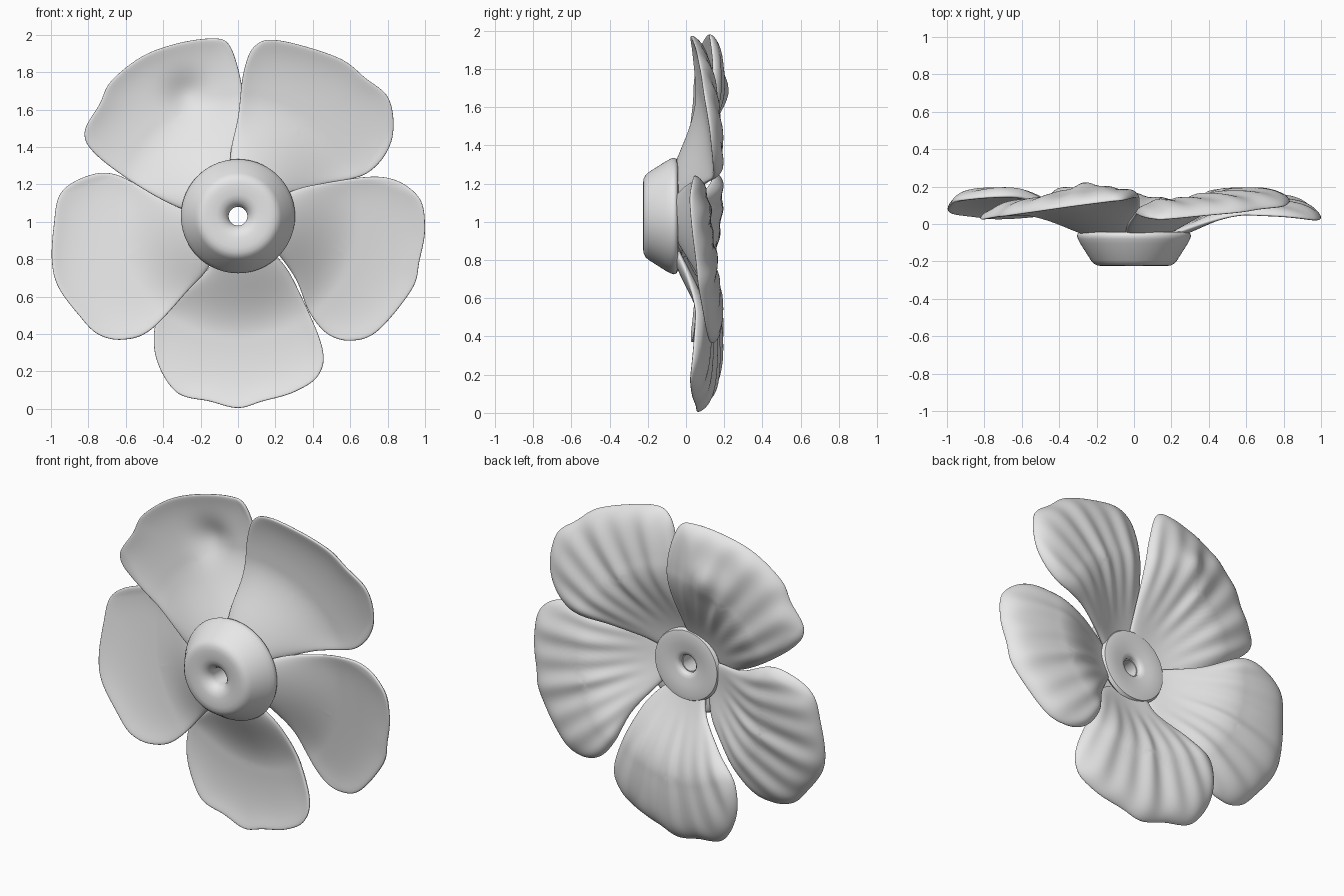
import bpy
import bmesh
import math
from mathutils import Vector

default = bpy.data.objects.get("Cube")
if default:
    bpy.data.objects.remove(default)

CENTRE = Vector((0, 1.03))      # flower axis in x, z
RINGS = 26
STEPS = 10                      # spline steps between outline points

grey = bpy.data.materials.new("plain grey")
grey.use_nodes = True
colour = (0.8, 0.8, 0.8, 1)
grey.diffuse_color = colour
grey.node_tree.nodes["Principled BSDF"].inputs["Base Color"].default_value = colour


def finish(bm, name):
    """Weld, orient and smooth the mesh, then link it as an object."""
    bmesh.ops.remove_doubles(bm, verts=bm.verts, dist=0.00002)
    bmesh.ops.recalc_face_normals(bm, faces=bm.faces)
    mesh = bpy.data.meshes.new(name)
    bm.to_mesh(mesh)
    bm.free()
    mesh.materials.append(grey)
    mesh.shade_smooth()
    mesh.set_sharp_from_angle(angle=math.radians(50))
    obj = bpy.data.objects.new(name, mesh)
    bpy.context.collection.objects.link(obj)
    return obj


def smooth_loop(points):
    """Closed Catmull-Rom curve through the points."""
    pts = [Vector(p) for p in points]
    n = len(pts)
    loop = []
    for i in range(n):
        a, b, c, d = (pts[(i + k) % n] for k in (-1, 0, 1, 2))
        for j in range(STEPS):
            t = j / STEPS
            loop.append(0.5 * (2 * b + (c - a) * t
                               + (2 * a - 5 * b + 4 * c - d) * t ** 2
                               + (3 * b - a - 3 * c + d) * t ** 3))
    return loop


def ramp(low, high, value):
    t = min(1, max(0, (value - low) / (high - low)))
    return t * t * (3 - 2 * t)


def lathe(name, profile, segments=72):
    """Turn a closed (radius, y) profile around the flower axis."""
    bm = bmesh.new()
    rings = []
    for i in range(segments):
        a = math.tau * i / segments
        rings.append([bm.verts.new((r * math.cos(a), y, CENTRE.y + r * math.sin(a)))
                      for r, y in profile])
    n = len(profile)
    for i in range(segments):
        here, there = rings[i], rings[(i + 1) % segments]
        for j in range(n):
            k = (j + 1) % n
            bm.faces.new((here[j], there[j], there[k], here[k]))
    return finish(bm, name)


def petal(name, outline, dent=None):
    """Thick cupped petal with a curled rim, a twist and veins on the back."""
    loop = smooth_loop(outline)
    middle = sum(loop, Vector((0, 0))) / len(loop)
    axis = (middle - CENTRE).normalized()
    side = Vector((-axis.y, axis.x))

    def point(p, s, back):
        rel = p - CENTRE
        r = rel.length
        across = max(-1, min(1, rel.dot(side) / 0.42))
        angle = math.atan2(rel.dot(side), rel.dot(axis) + 0.08)
        outer = ramp(0.25, 0.6, r)
        y = -0.06 + 0.19 * ramp(0.1, 0.65, r) - 0.35 * max(0, r - 0.7) ** 2
        y -= 0.05 * across + 0.03 * outer * s ** 8
        if dent:
            y += 0.045 * math.exp(-((p - Vector(dent)).length / 0.11) ** 2)
        y += (1 if back else -1) * 0.028 * math.sqrt(max(0, 1 - s ** 10))
        if back:
            wave = math.sin(36 * angle + 2 * r) + 0.5 * math.sin(21 * angle + 1)
            y += 0.006 * wave * outer * (1 - s ** 6)
        return (p.x, y, p.y)

    bm = bmesh.new()
    n = len(loop)
    for back in (False, True):
        rings = []
        for i in range(RINGS + 1):
            s = math.sin(math.pi / 2 * i / RINGS)
            if i == 0:
                rings.append([bm.verts.new(point(middle, 0, back))] * n)
            else:
                rings.append([bm.verts.new(point(middle.lerp(p, s), s, back))
                              for p in loop])
        for i in range(RINGS):
            for j in range(n):
                k = (j + 1) % n
                corners = [rings[i][j], rings[i + 1][j], rings[i + 1][k]]
                if i:
                    corners.append(rings[i][k])
                bm.faces.new(corners)
    return finish(bm, name)


# Petals, each with its own slightly irregular outline
petal("bottom_petal", [
    (-.08, .91), (-.15, .76), (-.3, .62), (-.43, .49), (-.44, .28), (-.33, .09),
    (-.15, .04), (0, .005), (.13, .04), (.3, .09), (.43, .18), (.45, .33),
    (.33, .62), (.23, .79), (.08, .91)])

petal("left_petal", [
    (.12, .96), (.3, .71), (.38, .52), (.48, .4), (.61, .365), (.75, .42),
    (.93, .64), (.97, .79), (1, .97), (.96, 1.14), (.77, 1.24), (.42, 1.2),
    (.25, 1.15), (.1, 1.08)])

petal("upper_left_petal", [
    (-.03, 1.16), (-.04, 1.36), (0, 1.56), (.03, 1.8), (.09, 1.94), (.22, 1.97),
    (.53, 1.88), (.68, 1.77), (.81, 1.65), (.82, 1.43), (.69, 1.26), (.45, 1.2),
    (.28, 1.14), (.13, 1.08)])

petal("upper_right_petal", [
    (-.12, 1.04), (-.3, 1.07), (-.53, 1.19), (-.76, 1.36), (-.82, 1.48),
    (-.74, 1.63), (-.68, 1.75), (-.52, 1.88), (-.34, 1.95), (-.15, 1.98),
    (-.05, 1.95), (.01, 1.78), (.03, 1.6), (.02, 1.35), (-.01, 1.16)],
    dent=(-.27, 1.68))

petal("right_petal", [
    (-.11, .95), (-.15, .77), (-.27, .63), (-.47, .42), (-.62, .37), (-.75, .4),
    (-.85, .5), (-.96, .65), (-.995, .79), (-.985, .98), (-.95, 1.15),
    (-.82, 1.24), (-.66, 1.255), (-.42, 1.14), (-.12, 1.06)])

# Rounded hub with a dished hole through it
lathe("hub", [
    (.05, -.04), (.05, -.165), (.056, -.185), (.07, -.203), (.09, -.216),
    (.115, -.223), (.17, -.225), (.195, -.222), (.215, -.212), (.23, -.195),
    (.287, -.105), (.3, -.08), (.305, -.063), (.3, -.05), (.285, -.042),
    (.25, -.04)])

# Collar joining the petal bases behind the hub
lathe("back_collar", [
    (.055, -.045), (.055, -.02), (.065, -.01), (.085, -.005), (.13, 0),
    (.18, .005), (.21, 0), (.22, -.02), (.2, -.045)])
